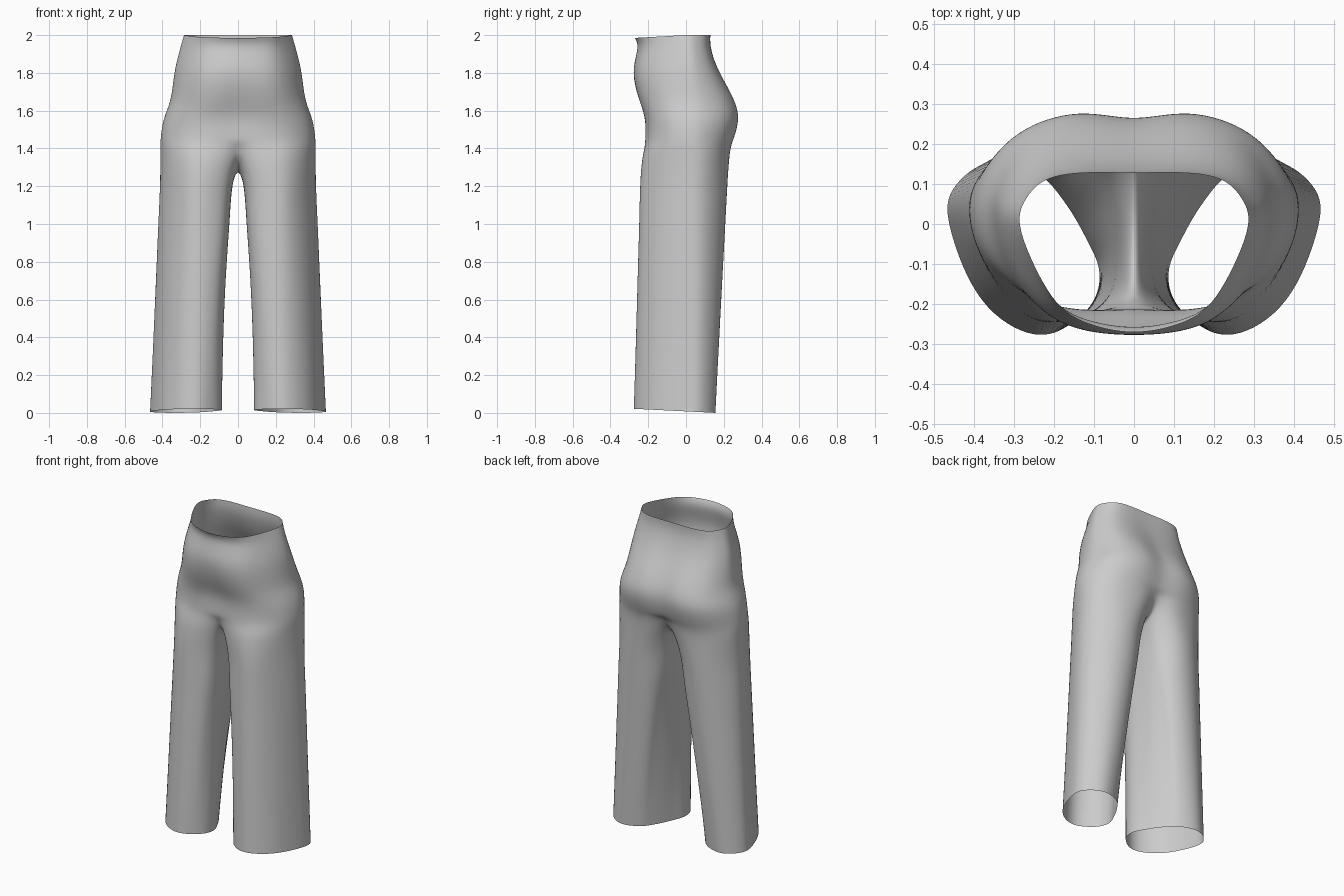
import bpy, bmesh, math
from mathutils import Vector

if "Cube" in bpy.data.objects:
    bpy.data.objects.remove(bpy.data.objects["Cube"])

# Half sections, running front centre -> right side -> back centre
WAIST = [(0, -.27), (.10, -.253), (.185, -.205), (.25, -.10), (.285, 0),
         (.27, .06), (.22, .11), (.12, .128), (0, .128)]
HIP = [(0, -.213), (.13, -.215), (.26, -.18), (.36, -.09), (.395, .02),
       (.375, .12), (.29, .225), (.14, .275), (0, .262)]
# Body rows: height, half width, front y, back y
BODY = [(2.0, .285, -.27, .128), (1.93, .305, -.257, .132), (1.83, .33, -.276, .165),
        (1.73, .345, -.267, .217), (1.64, .362, -.24, .26), (1.55, .393, -.216, .276),
        (1.45, .408, -.215, .252)]
# Row where the body splits: outer arc, then the seam between the legs (back to front)
CROTCH = [(0, -.188, 1.385), (.10, -.222, 1.36), (.24, -.218, 1.36), (.36, -.12, 1.36),
          (.41, .02, 1.36), (.385, .12, 1.36), (.29, .20, 1.36), (.13, .232, 1.37),
          (0, .20, 1.395), (0, .14, 1.32), (0, .07, 1.285), (0, 0, 1.272),
          (0, -.07, 1.28), (0, -.135, 1.315)]
# Full leg sections at the thigh and at the hem
THIGH = [(.055, -.18), (.12, -.225), (.24, -.237), (.35, -.14), (.41, 0), (.39, .11),
         (.29, .197), (.17, .217), (.09, .18), (.05, .13), (.035, .07), (.03, 0),
         (.03, -.06), (.035, -.12)]
HEM = [(.11, -.205), (.16, -.25), (.25, -.275), (.38, -.19), (.455, -.02), (.455, .08),
       (.38, .148), (.30, .15), (.24, .125), (.20, .09), (.15, .02), (.115, -.045),
       (.09, -.10), (.088, -.155)]


def mix(a, b, t):
    return a + (b - a) * t


def body_row(z, w, front, back):
    t = min(1, (2 - z) / .45)
    t = t * t * (3 - 2 * t)
    pts = [(mix(a[0], b[0], t), mix(a[1], b[1], t)) for a, b in zip(WAIST, HIP)]
    mx = max(p[0] for p in pts)
    lo, hi = min(p[1] for p in pts), max(p[1] for p in pts)
    row = []
    for x, y in pts:
        y = y * front / lo if y < 0 else y * back / hi
        dip = max(0, -y) * .055 if z == 2.0 else 0      # waist dips at the front
        row.append((x * w / mx, y, z - dip))
    return row


def leg_row(z):
    t = (1.2 - z) / 1.2
    row = []
    for i, (a, b) in enumerate(zip(THIGH, HEM)):
        x, y = mix(a[0], b[0], t), mix(a[1], b[1], t)
        if i > 8 or i == 0:
            x += .012 * math.sin(math.pi * t)
        row.append((x, y, z + (.008 - .05 * y) * max(0, t * 4 - 3)))
    return row


bm = bmesh.new()
for side in (1, -1):
    rows = [body_row(*r) for r in BODY] + [CROTCH]
    rows += [leg_row(z) for z in (1.2, 1.02, .8, .55, .28, 0)]
    grid = [[bm.verts.new((side * x, y, z)) for x, y, z in row] for row in rows]
    for up, low in zip(grid, grid[1:]):
        n = len(up)
        for i in range(n if n > 9 else 8):      # legs close, body rows stay half open
            j = (i + 1) % n
            f = (up[i], low[i], low[j], up[j])
            bm.faces.new(f if side > 0 else f[::-1])
bmesh.ops.remove_doubles(bm, verts=bm.verts, dist=1e-5)
bmesh.ops.recalc_face_normals(bm, faces=bm.faces)
for f in bm.faces:
    f.smooth = True

mesh = bpy.data.meshes.new("trousers")
bm.to_mesh(mesh)
bm.free()
trousers = bpy.data.objects.new("trousers", mesh)
bpy.context.collection.objects.link(trousers)
sub = trousers.modifiers.new("smooth_cloth", 'SUBSURF')
sub.levels = sub.render_levels = 3

# Push the cage outward so the smoothed cloth passes through the given sections
target = [v.co.copy() for v in mesh.vertices]
for _ in range(4):
    dg = bpy.context.evaluated_depsgraph_get()
    dg.update()
    shown = trousers.evaluated_get(dg).data
    delta = [t - shown.vertices[i].co for i, t in enumerate(target)]
    for v, d in zip(mesh.vertices, delta):
        if d.length < .06:
            v.co += d * .8
    mesh.update()
    trousers.update_tag()
    bpy.context.view_layer.update()
